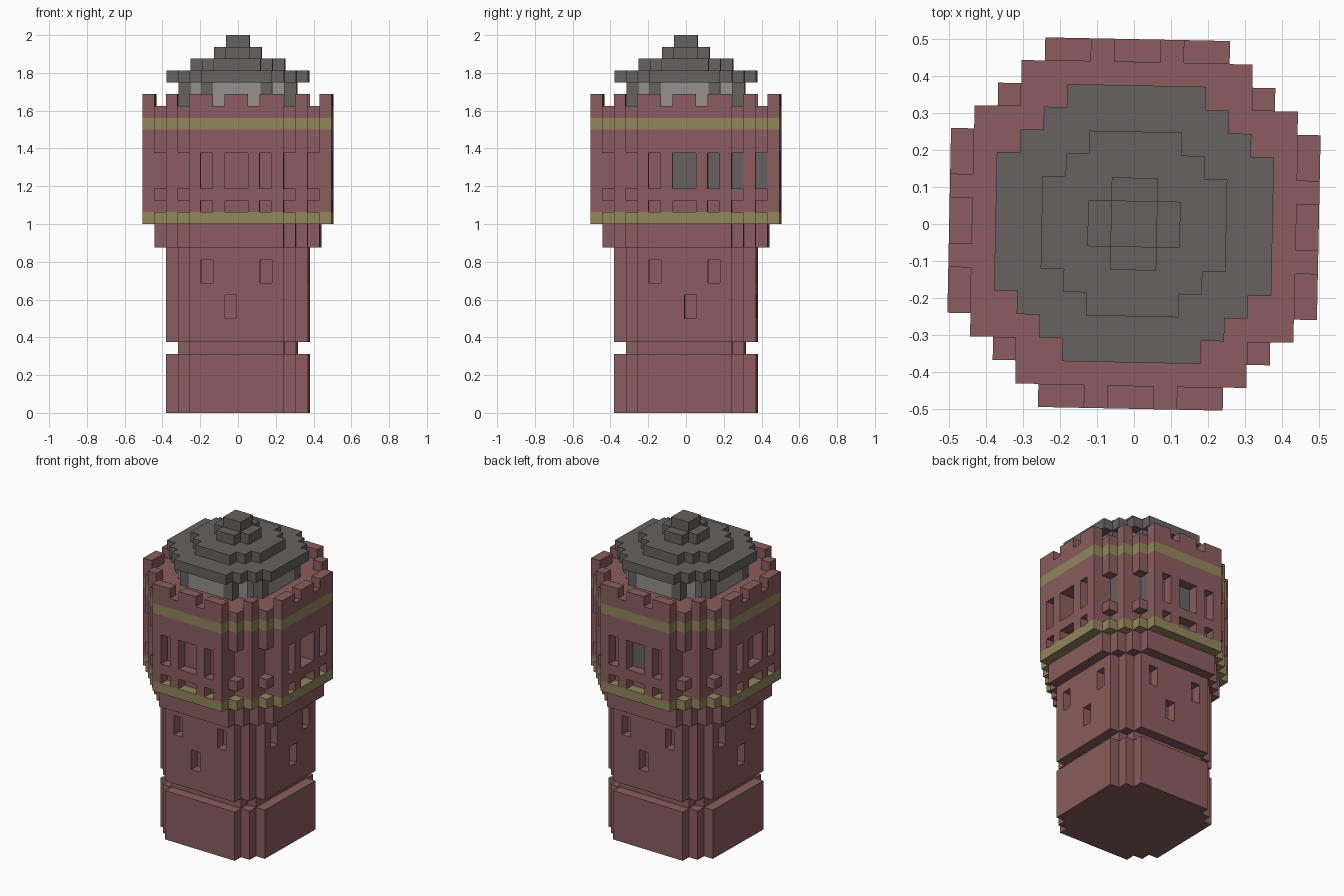
import bpy, bmesh, math
from mathutils import Matrix

if "Cube" in bpy.data.objects:
    bpy.data.objects.remove(bpy.data.objects["Cube"])

V = 1 / 16            # edge of one block
ROT = Matrix.Rotation(-0.02, 4, 'Z')


def mat(name, rgb):
    m = bpy.data.materials.new(name)
    m.diffuse_color = (*rgb, 1)
    m.use_nodes = True
    m.node_tree.nodes["Principled BSDF"].inputs["Base Color"].default_value = m.diffuse_color
    return m


MATS = [mat("red brick", (0.256, 0.108, 0.112)), mat("ochre band", (0.29, 0.24, 0.108)),
        mat("slate grey", (0.133, 0.122, 0.12)), mat("pale glass", (0.31, 0.278, 0.275))]
RED, OCHRE, SLATE, GLASS = range(4)
cells = {}            # (i, j, k) -> (part, material)


def fold(i):
    return i if i >= 0 else -i - 1


def layer(part, col, z0, z1, half, flat):
    """Stepped octagon slab: half width and half length of its flat sides, in blocks."""
    for k in range(z0, z1):
        for i in range(-half, half):
            for j in range(-half, half):
                if fold(i) + fold(j) <= half + flat - 2:
                    cells[i, j, k] = (part, col)


def carve(i, j, zs):
    for k in zs:
        cells.pop((i, j, k), None)


# Shaft with groove and flared collar
layer("tower_shaft", RED, 0, 14, 6, 4)
for k in (5,):
    for key in [c for c in cells if c[2] == k]:
        del cells[key]
layer("tower_shaft", RED, 5, 6, 5, 4)
layer("shaft_collar", RED, 14, 16, 7, 4)

# Shaft slit windows on four sides
for s in (-3, 2):
    for f in (-6, 5):
        carve(s, f, (11, 12))
        carve(f, s, (11, 12))
for i, j in ((-1, -6), (5, 0), (0, 5), (-6, -1)):
    carve(i, j, (8, 9))

# Drum with two ochre bands and the parapet
layer("drum", RED, 16, 26, 8, 4)
layer("lower_band", OCHRE, 16, 17, 8, 4)
layer("upper_band", OCHRE, 24, 25, 8, 4)
layer("merlons", RED, 26, 27, 8, 4)
for (i, j, k) in [c for c in cells if c[2] == 26]:
    a, b = sorted((fold(i), fold(j)))
    if not ((b == 7 and a in (0, 2, 3)) or (a, b) == (5, 5)):
        del cells[i, j, k]

# Drum windows, vents below them, and the open corner columns
OPEN = (17, 19, 20, 21)
for s in (-3, -1, 0, 2):
    for f in (-8, 7):
        carve(s, f, OPEN)
        carve(f, s, OPEN)
for i in range(-8, 8):
    for j in range(-8, 8):
        if sorted((fold(i), fold(j))) == [4, 6]:
            carve(i, j, OPEN)

# Slate panes: deep ones on the right, shallow ones on the back and one corner
for k in (19, 20, 21):
    for j in (-1, 0, 2):
        for i in (5, 6):
            carve(i, j, (k,))
        cells[4, j, k] = ("window_panes", SLATE)
    for i, j in ((-1, 6), (0, 6), (5, 4), (3, 6)):
        cells[i, j, k] = ("window_panes", SLATE)

# Lantern room: pale glass between slate posts
layer("lantern_glass", GLASS, 26, 28, 5, 3)
for (i, j, k) in list(cells):
    if k in (26, 27) and sorted((fold(i), fold(j))) == [2, 4]:
        cells[i, j, k] = ("lantern_posts", SLATE)

# Stepped roof
layer("roof_eaves", SLATE, 28, 29, 6, 3)
layer("roof_step", SLATE, 29, 30, 4, 2)
layer("roof_cap", SLATE, 30, 31, 2, 1)
layer("finial", SLATE, 31, 32, 1, 1)

# Turn the exposed block sides into one clean mesh per part
DIRS = [(0, 1), (0, -1), (1, 1), (1, -1), (2, 1), (2, -1)]
for part in sorted({p for p, _ in cells.values()}):
    bm = bmesh.new()
    verts = {}
    for c, (p, col) in cells.items():
        if p != part:
            continue
        for ax, sg in DIRS:
            n = list(c)
            n[ax] += sg
            if tuple(n) in cells:
                continue
            u, w = (ax + 1) % 3, (ax + 2) % 3
            ring = []
            for du, dw in ((0, 0), (1, 0), (1, 1), (0, 1)):
                q = list(c)
                q[ax] += sg > 0
                q[u] += du
                q[w] += dw
                q = tuple(q)
                if q not in verts:
                    verts[q] = bm.verts.new([x * V for x in q])
                ring.append(verts[q])
            f = bm.faces.new(ring if sg > 0 else ring[::-1])
            f.material_index = 0
    colour = next(m for p, m in cells.values() if p == part)
    bmesh.ops.dissolve_limit(bm, angle_limit=0.01, verts=bm.verts, edges=bm.edges)
    bm.transform(ROT)
    me = bpy.data.meshes.new(part)
    bm.to_mesh(me)
    bm.free()
    me.materials.append(MATS[colour])
    bpy.context.collection.objects.link(bpy.data.objects.new(part, me))
